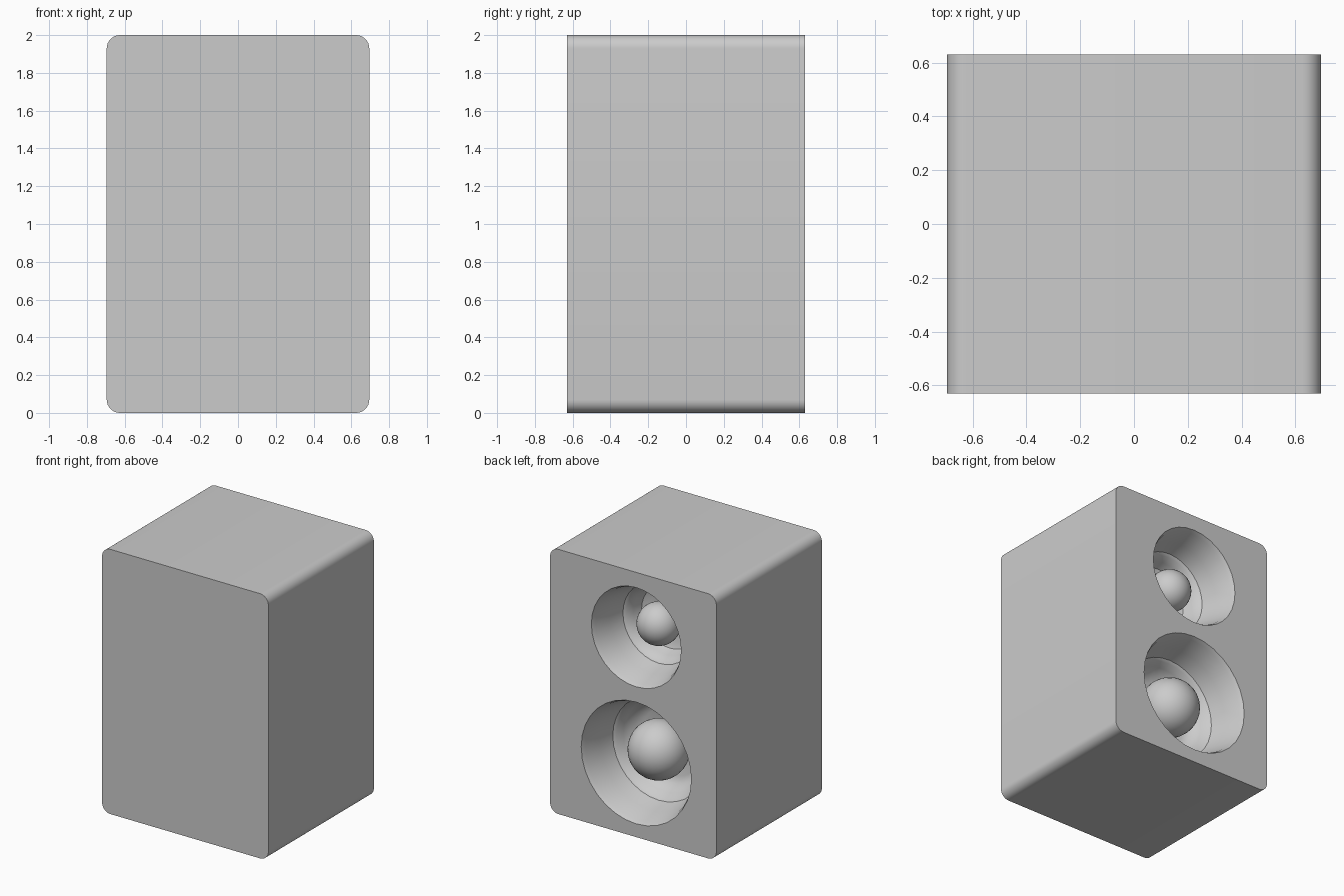
import bpy, bmesh, math

if "Cube" in bpy.data.objects:
    bpy.data.objects.remove(bpy.data.objects["Cube"])

W, D, H, R = 0.695, 0.63, 2.0, 0.07   # half width, half depth, height, corner radius
CX = -0.025                           # drivers sit slightly off centre


def finish(name, bm):
    bmesh.ops.recalc_face_normals(bm, faces=bm.faces[:])
    me = bpy.data.meshes.new(name)
    bm.to_mesh(me)
    bm.free()
    ob = bpy.data.objects.new(name, me)
    bpy.context.collection.objects.link(ob)
    return ob


def activate(ob):
    bpy.ops.object.select_all(action='DESELECT')
    ob.select_set(True)
    bpy.context.view_layer.objects.active = ob


def lathe(name, profile, cz, n=32):
    """Solid turned around the y axis; profile holds (radius, depth below the baffle)."""
    bm = bmesh.new()
    rings = [[bm.verts.new((CX + r * math.cos(2 * math.pi * i / n), D - d,
                            cz + r * math.sin(2 * math.pi * i / n)))
              for i in range(n)] for r, d in profile]
    for a, b in zip(rings, rings[1:]):
        for i in range(n):
            j = (i + 1) % n
            bm.faces.new((a[i], a[j], b[j], b[i]))
    bm.faces.new(rings[0])
    bm.faces.new(rings[-1])
    return finish(name, bm)


# cabinet: rounded rectangle extruded along y
bm = bmesh.new()
outline = []
for k, (sx, sz) in enumerate([(1, 1), (-1, 1), (-1, -1), (1, -1)]):
    for i in range(9):
        a = math.pi / 2 * (k + i / 8)
        outline.append(bm.verts.new((sx * (W - R) + R * math.cos(a), -D,
                                     H / 2 + sz * (H / 2 - R) + R * math.sin(a))))
face = bm.faces.new(outline)
ext = bmesh.ops.extrude_face_region(bm, geom=[face], use_keep_orig=True)
bmesh.ops.translate(bm, vec=(0, 2 * D, 0),
                    verts=[v for v in ext['geom'] if isinstance(v, bmesh.types.BMVert)])
cabinet = finish("cabinet", bm)

# tweeter and woofer: stepped bowl recess with a ball dome inside
for name, cz, rim, ring, floor, ball in (("tweeter", 1.51, 0.375, 0.28, 0.235, 0.154),
                                         ("woofer", 0.56, 0.46, 0.365, 0.30, 0.215)):
    cutter = lathe(name + "_cutter",
                   [(rim, -0.1), (rim, 0.0), (rim - 0.015, 0.03),
                    (ring + 0.05, 0.16), (ring + 0.02, 0.27), (ring, 0.285),
                    (ring - 0.02, 0.34), (floor, 0.40), (floor - 0.05, 0.42)], cz)
    cutter.hide_render = True
    mod = cabinet.modifiers.new(name + "_recess", 'BOOLEAN')
    mod.operation = 'DIFFERENCE'
    mod.solver = 'EXACT'
    mod.object = cutter
    activate(cabinet)
    bpy.ops.object.modifier_apply(modifier=mod.name)
    bpy.data.objects.remove(cutter)

    bpy.ops.mesh.primitive_uv_sphere_add(segments=32, ring_count=16, radius=ball,
                                         location=(CX, D - 0.27, cz))
    dome = bpy.context.object
    dome.name = name + "_dome"
    bpy.ops.object.shade_smooth()

activate(cabinet)
bpy.ops.object.shade_smooth_by_angle(angle=math.radians(35))
